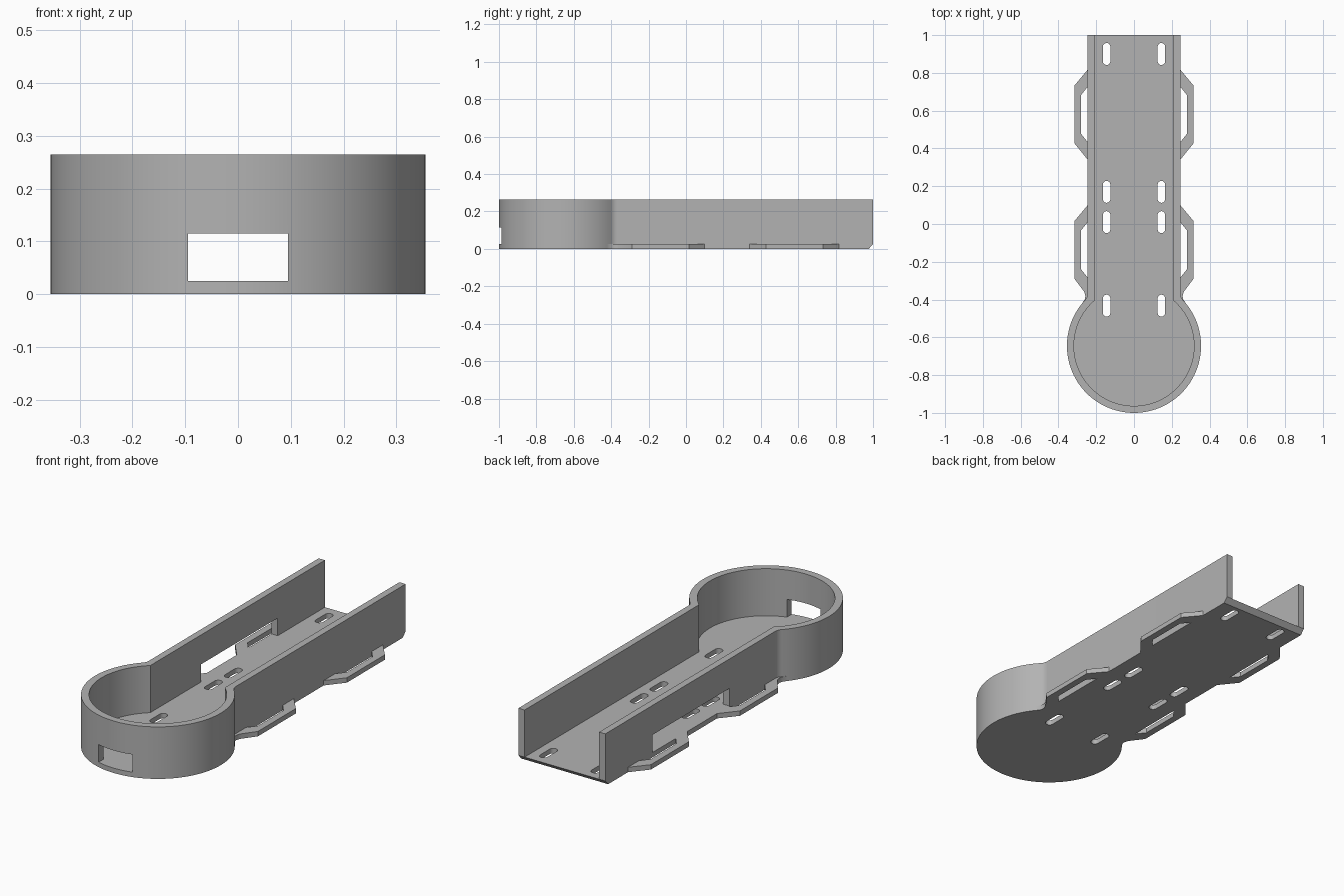
import bpy, bmesh
from math import sin, cos, pi, sqrt, atan2, acos

cube = bpy.data.objects.get("Cube")
if cube:
    bpy.data.objects.remove(cube, do_unlink=True)

grey = bpy.data.materials.new("plain grey")
grey.use_nodes = True
COLOUR = (0.45, 0.45, 0.45, 1)
grey.diffuse_color = COLOUR
grey.node_tree.nodes["Principled BSDF"].inputs["Base Color"].default_value = COLOUR

FLOOR, TOP = 0.025, 0.265      # floor thickness, wall top
CY, R_OUT, R_IN = -0.645, 0.355, 0.318   # round end
W_OUT, W_IN = 0.245, 0.21      # channel half widths
FILLET = 0.05


def prism(name, outline, z0, z1):
    """Extrude a closed outline between two heights."""
    bm = bmesh.new()
    face = bm.faces.new([bm.verts.new((x, y, z0)) for x, y in outline])
    new = bmesh.ops.extrude_face_region(bm, geom=[face])["geom"]
    for v in new:
        if isinstance(v, bmesh.types.BMVert):
            v.co.z = z1
    bmesh.ops.recalc_face_normals(bm, faces=bm.faces)
    mesh = bpy.data.meshes.new(name)
    bm.to_mesh(mesh)
    bm.free()
    obj = bpy.data.objects.new(name, mesh)
    bpy.context.collection.objects.link(obj)
    mesh.materials.append(grey)
    return obj


def activate(obj):
    bpy.ops.object.select_all(action='DESELECT')
    obj.select_set(True)
    bpy.context.view_layer.objects.active = obj


def cut(obj, outline, z0, z1):
    """Cut a prism-shaped hole."""
    cutter = prism("cutter", outline, z0, z1)
    cutter.hide_render = True
    activate(obj)
    mod = obj.modifiers.new("hole", 'BOOLEAN')
    mod.operation, mod.solver, mod.object = 'DIFFERENCE', 'EXACT', cutter
    bpy.ops.object.modifier_apply(modifier=mod.name)
    bpy.data.objects.remove(cutter, do_unlink=True)


def arc(cx, cy, r, a0, a1, n):
    return [(cx + r * cos(a0 + (a1 - a0) * i / n), cy + r * sin(a0 + (a1 - a0) * i / n))
            for i in range(n + 1)]


def box(x0, x1, y0, y1):
    return [(x0, y0), (x1, y0), (x1, y1), (x0, y1)]


def mirrored(points):
    return [(-x, y) for x, y in reversed(points)]


# Keyhole outline: straight channel flowing through fillets into the round end
fx = W_OUT + FILLET
fy = CY + sqrt((R_OUT + FILLET) ** 2 - fx ** 2)
tangent = atan2(fy - CY, fx)
fillet = arc(fx, fy, FILLET, pi, pi + tangent, 10)
round_outer = arc(0, CY, R_OUT, tangent, -pi - tangent, 96)[1:-1]
outer = [(W_OUT, 1)] + fillet + round_outer + mirrored(fillet) + [(-W_OUT, 1)]
a_in = acos(W_IN / R_IN)
inner = [(W_IN, 1)] + arc(0, CY, R_IN, a_in, -pi - a_in, 96) + [(-W_IN, 1)]

# Floor with a chamfered open end
floor = prism("floor", outer, 0, FLOOR)
for v in floor.data.vertices:
    if v.co.y > 0.99 and v.co.z < 0.01:
        v.co.y = 0.977

# Rounded slots through the floor
SLOT_R, SLOT_HALF = 0.02, 0.038
for x in (-0.145, 0.145):
    for y in (0.9, 0.17, 0.01, -0.432):
        slot = (arc(x, y + SLOT_HALF, SLOT_R, 0, pi, 10)
                + arc(x, y - SLOT_HALF, SLOT_R, pi, 2 * pi, 10))
        cut(floor, slot, -0.1, 0.1)

# Wall around the channel, with a front port and a window in the right wall
wall = prism("wall", outer + inner[::-1], FLOOR, TOP)
cut(wall, box(-0.095, 0.095, -1.1, -0.85), 0, 0.115)
cut(wall, box(-0.3, -0.15, 0, 0.62), 0, 0.115)

# Strap loops along both sides
parts = [floor, wall]
for label, cy in (("rear", 0.58), ("front", -0.137)):
    foot = [(W_OUT, cy - 0.24)]
    if label == "front":   # front loops blend into the round end
        foot = [(W_OUT, -0.41), (0.274, -0.419), (0.261, -0.4), (0.257, -0.382), (0.263, -0.36)]
    loop = foot + [(0.315, cy - 0.153), (0.315, cy + 0.153), (W_OUT, cy + 0.237),
                   (W_OUT, cy + 0.147), (0.28, cy + 0.103), (0.28, cy - 0.103),
                   (W_OUT, cy - 0.147)]
    parts.append(prism("left_" + label + "_strap_loop", loop, 0, FLOOR))
    parts.append(prism("right_" + label + "_strap_loop", mirrored(loop), 0, FLOOR))

for part in parts:
    activate(part)
    bpy.ops.object.shade_smooth_by_angle(angle=pi / 6)
